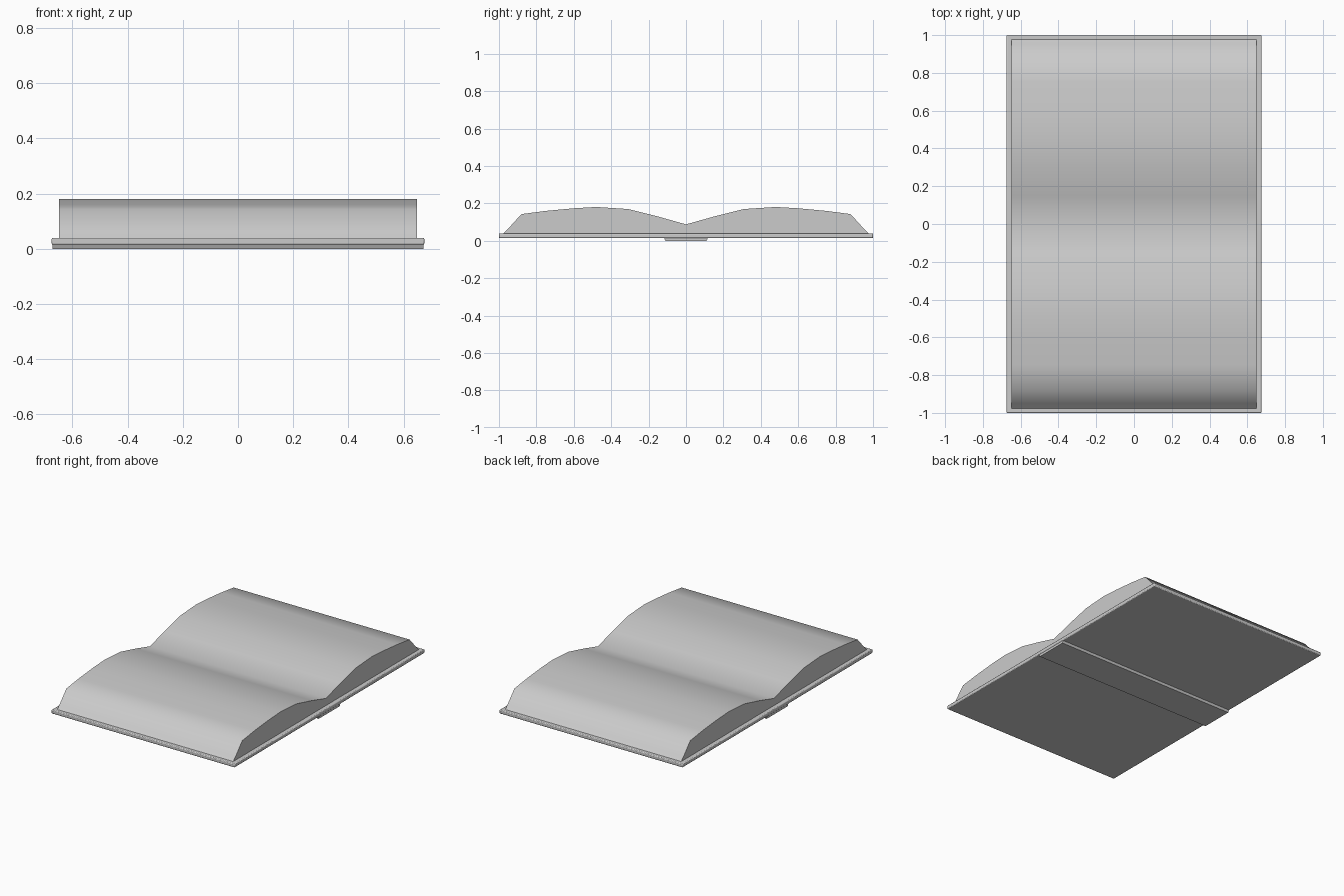
import bpy, bmesh, math

if "Cube" in bpy.data.objects:
    bpy.data.objects.remove(bpy.data.objects["Cube"])


def extrude_profile(name, profile, half_x, bevel=0.0, angle=60):
    """Extrude a closed (y, z) profile along x, centred on x = 0."""
    bm = bmesh.new()
    face = bm.faces.new([bm.verts.new((-half_x, y, z)) for y, z in profile])
    ext = bmesh.ops.extrude_face_region(bm, geom=[face], use_keep_orig=True)
    verts = [v for v in ext["geom"] if isinstance(v, bmesh.types.BMVert)]
    bmesh.ops.translate(bm, verts=verts, vec=(2 * half_x, 0, 0))
    bmesh.ops.recalc_face_normals(bm, faces=bm.faces[:])
    mesh = bpy.data.meshes.new(name)
    bm.to_mesh(mesh)
    bm.free()
    obj = bpy.data.objects.new(name, mesh)
    bpy.context.collection.objects.link(obj)
    if bevel:
        mod = obj.modifiers.new("Bevel", "BEVEL")
        mod.width = bevel
        mod.segments = 2
    bpy.ops.object.select_all(action="DESELECT")
    obj.select_set(True)
    bpy.context.view_layer.objects.active = obj
    bpy.ops.object.shade_smooth_by_angle(angle=math.radians(angle))
    return obj


def mirrored(half):
    """Mirror a half profile (outer edge to centre) across y = 0."""
    return half + [(-y, z) for y, z in reversed(half) if y > 0]


# Open page block, two arched halves meeting in the gutter
pages = mirrored([(0.978, 0.038), (0.95, 0.066), (0.88, 0.143), (0.75, 0.16),
                  (0.60, 0.174), (0.48, 0.181), (0.31, 0.17), (0.15, 0.13),
                  (0.0, 0.088)])
extrude_profile("pages", pages, 0.648)

# Cover board lying flat under the pages
extrude_profile("cover", [(-1, 0.015), (1, 0.015), (1, 0.04), (-1, 0.04)],
                0.675, bevel=0.005, angle=40)

# Spine strip beneath the cover, with slightly sloped long sides
extrude_profile("spine", [(-0.11, 0), (0.11, 0), (0.118, 0.018), (-0.118, 0.018)],
                0.672, angle=40)
